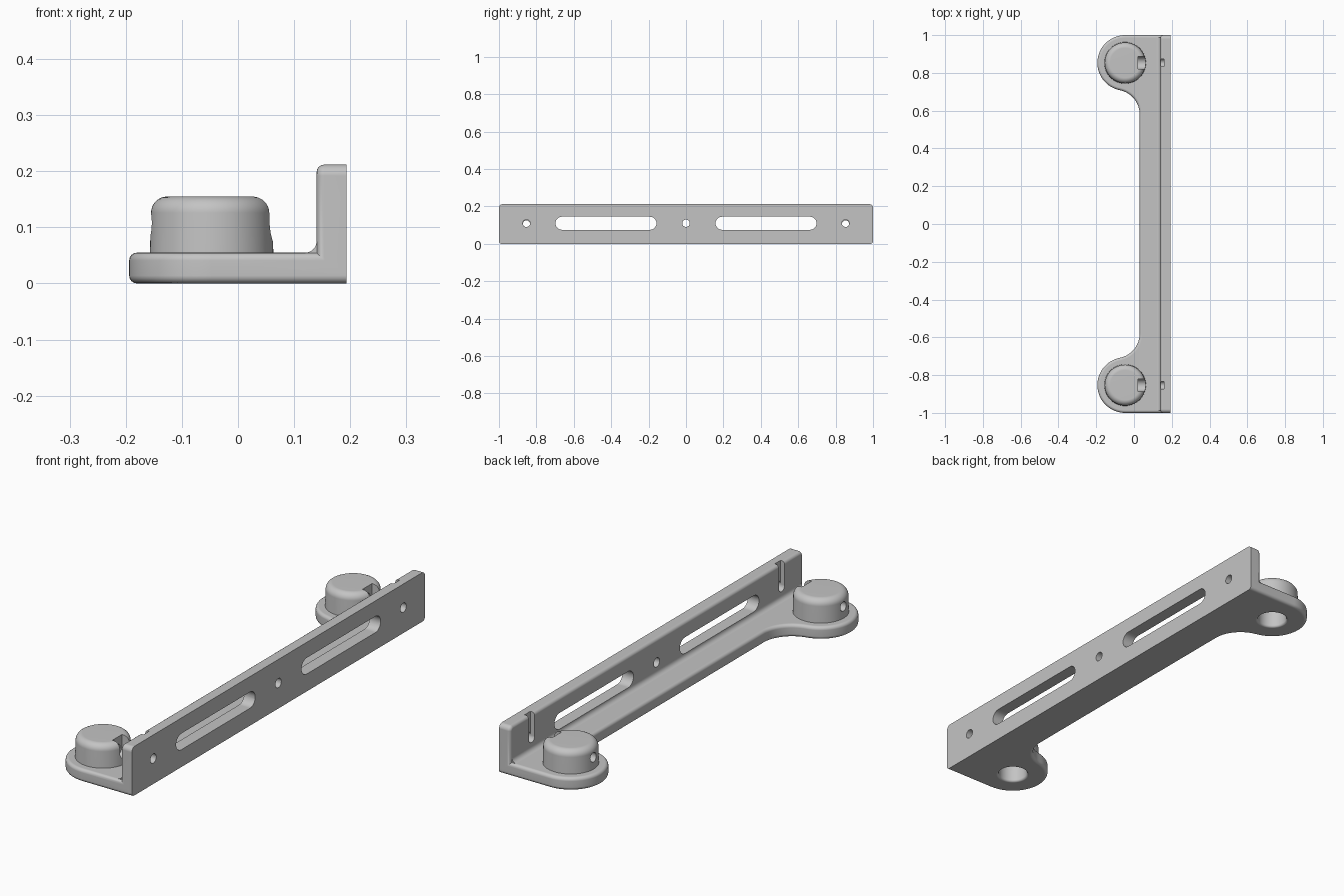
import bpy, bmesh, math
from math import sin, cos, pi, radians
from mathutils import Vector, Matrix

if "Cube" in bpy.data.objects:
    bpy.data.objects.remove(bpy.data.objects["Cube"], do_unlink=True)

gray = bpy.data.materials.new("plain gray")
gray.use_nodes = True
color = (0.55, 0.55, 0.55, 1)
gray.diffuse_color = color
gray.node_tree.nodes["Principled BSDF"].inputs["Base Color"].default_value = color

BACK, WALL, TOP = 0.193, 0.14, 0.212     # outer wall face, inner wall face, wall top
PLATE, EAR_X, EAR_Y, EAR_R = 0.055, -0.047, 0.853, 0.147
HOLE_Z, HOLE_R = 0.11, 0.02


def arc(cx, cy, r, start, end, n=12):
    angles = [start + (end - start) * i / n for i in range(n + 1)]
    return [(cx + r * cos(a), cy + r * sin(a)) for a in angles]


def finish(name, bm):
    bmesh.ops.recalc_face_normals(bm, faces=bm.faces)
    mesh = bpy.data.meshes.new(name)
    bm.to_mesh(mesh)
    bm.free()
    mesh.materials.append(gray)
    obj = bpy.data.objects.new(name, mesh)
    bpy.context.collection.objects.link(obj)
    return obj


def prism(name, outline, low, high, place, round_edges=None, radius=0.014):
    """Extrude a 2D outline; place maps (u, v, depth) to x, y, z."""
    bm = bmesh.new()
    rings = [[bm.verts.new(place(u, v, d)) for u, v in outline] for d in (low, high)]
    n = len(outline)
    bm.faces.new(rings[0])
    bm.faces.new(rings[1])
    for i in range(n):
        j = (i + 1) % n
        bm.faces.new((rings[0][i], rings[0][j], rings[1][j], rings[1][i]))
    bmesh.ops.recalc_face_normals(bm, faces=bm.faces)
    if round_edges:
        chosen = [e for e in bm.edges if round_edges(e.verts[0].co, e.verts[1].co)]
        bmesh.ops.bevel(bm, geom=chosen, offset=radius, segments=4,
                        profile=0.5, affect='EDGES')
    return finish(name, bm)


def lathe(name, profile, y):
    bm = bmesh.new()
    verts = [bm.verts.new((r, 0, z)) for r, z in profile]
    edges = [bm.edges.new(pair) for pair in zip(verts, verts[1:])]
    bmesh.ops.spin(bm, geom=verts + edges, cent=(0, 0, 0), axis=(0, 0, 1),
                   angle=2 * pi, steps=64)
    bmesh.ops.remove_doubles(bm, verts=bm.verts, dist=1e-5)
    bmesh.ops.translate(bm, verts=bm.verts, vec=(EAR_X, y, 0))
    return finish(name, bm)


def along_x(u, v, d):
    return (d, u, v)


def along_y(u, v, d):
    return (u, d, v)


def along_z(u, v, d):
    return (u, v, d)


def slot(name, a, b, r, x0, x1):
    """Round-ended cutter between two (y, z) centres, running along x."""
    t = math.atan2(b[1] - a[1], b[0] - a[0])
    outline = arc(*b, r, t - pi / 2, t + pi / 2) + arc(*a, r, t + pi / 2, t + 3 * pi / 2)
    if a == b:
        outline = arc(*a, r, 0, 2 * pi, 24)[:-1]
    return prism(name, outline, x0, x1, along_x)


def combine(target, tool, operation):
    mod = target.modifiers.new("combine", 'BOOLEAN')
    mod.operation, mod.solver, mod.object = operation, 'EXACT', tool
    bpy.context.view_layer.objects.active = target
    bpy.ops.object.modifier_apply(modifier=mod.name)
    bpy.data.objects.remove(tool, do_unlink=True)


# Base plate: a strip with a round ear at each end, blended by a concave arc
inner_x, blend = 0.03, 0.131
bx, by = inner_x - blend, 0.58
turn = math.atan2(EAR_Y - by, EAR_X - bx)
half = [(BACK, 1.0)] + arc(EAR_X, EAR_Y, EAR_R, pi / 2, turn + pi, 32)
half += arc(bx, by, blend, turn, 0, 16)[1:]
outline = half + [(x, -y) for x, y in reversed(half)]
bracket = prism("bracket", outline, 0, PLATE, along_z,
                lambda p, q: abs(p.z - q.z) < 1e-4 and min(p.x, q.x) < BACK - 1e-4)

# Upright wall with rounded upper corners
corner = 0.02
outline = [(-1, 0.02), (1, 0.02)]
outline += arc(1 - corner, TOP - corner, corner, 0, pi / 2, 8)
outline += arc(corner - 1, TOP - corner, corner, pi / 2, pi, 8)
wall = prism("wall", outline, WALL, BACK, along_x,
             lambda p, q: max(p.x, q.x) < WALL + 1e-4 and max(p.z, q.z) > 0.03)
combine(bracket, wall, 'UNION')

# Fillet between plate and wall
outline = arc(WALL - 0.02, PLATE + 0.02, 0.02, -pi / 2, 0, 6)
outline += [(WALL + 0.01, PLATE + 0.02), (WALL + 0.01, PLATE - 0.01),
            (WALL - 0.02, PLATE - 0.01)]
fillet = prism("fillet", outline, -0.988, 0.988, along_y)
combine(bracket, fillet, 'UNION')

# Openings in the wall: centre hole, long slots, end holes with open grooves
combine(bracket, slot("hole", (0, HOLE_Z), (0, HOLE_Z), HOLE_R, 0.1, 0.25), 'DIFFERENCE')
for s in (-1, 1):
    combine(bracket, slot("long_slot", (s * 0.193, HOLE_Z), (s * 0.663, HOLE_Z),
                          0.035, 0.1, 0.25), 'DIFFERENCE')
    end = (s * EAR_Y, HOLE_Z)
    combine(bracket, slot("end_hole", end, end, HOLE_R, 0.15, 0.25), 'DIFFERENCE')
    combine(bracket, slot("groove", end, (end[0], 0.3), HOLE_R, 0.1, 0.16), 'DIFFERENCE')


def bore(y):
    lip = arc(0.07, 0.01, 0.01, 1.5 * pi, pi, 5)
    return lathe("bore", [(0, -0.02), (0.07, -0.02)] + lip + [(0.06, 0.13), (0, 0.13)], y)


# Hollow pegs on the ears, each with a nut notch and a screw hole
parts = [bracket]
for s, name in ((-1, "front_peg"), (1, "back_peg")):
    y = s * EAR_Y
    rim = arc(0.079, 0.126, 0.029, 0, pi / 2, 8)
    peg = lathe(name, [(0, PLATE), (0.11, PLATE)] + rim + [(0, 0.155)], y)
    combine(bracket, bore(y), 'DIFFERENCE')
    combine(peg, bore(y), 'DIFFERENCE')
    combine(peg, slot("notch", (y, 0.107), (y, 0.3), 0.033, 0.02, 0.08), 'DIFFERENCE')
    combine(peg, slot("screw_hole", (y, 0.105), (y, 0.105), HOLE_R, -0.2, 0.03), 'DIFFERENCE')
    parts.append(peg)

# Smooth curves while keeping flats and creases clean
for obj in parts:
    bpy.ops.object.select_all(action='DESELECT')
    obj.select_set(True)
    bpy.context.view_layer.objects.active = obj
    bpy.ops.object.shade_smooth_by_angle(angle=radians(32))
    weighted = obj.modifiers.new("clean_shading", 'WEIGHTED_NORMAL')
    weighted.keep_sharp = True
